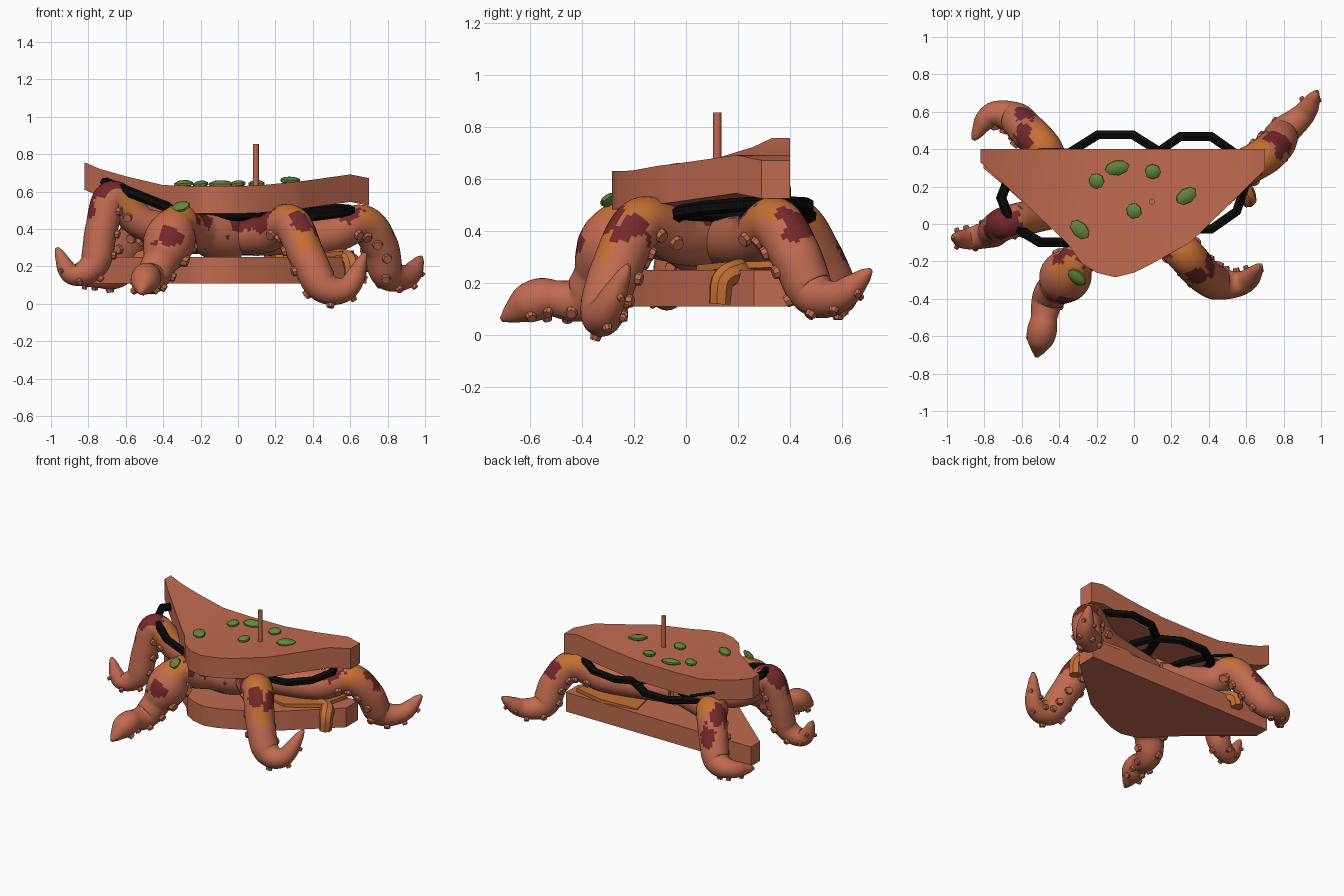
import bpy, bmesh, math, random
from mathutils import Vector, Matrix, noise

random.seed(4)
cube = bpy.data.objects.get("Cube")
if cube:
    bpy.data.objects.remove(cube, do_unlink=True)


def material(name, r, g, b):
    m = bpy.data.materials.new(name)
    m.use_nodes = True
    m.diffuse_color = (r, g, b, 1)
    m.node_tree.nodes["Principled BSDF"].inputs["Base Color"].default_value = (r, g, b, 1)
    return m


terracotta = material("terracotta", .53, .145, .08)
orange = material("orange", .56, .16, .035)
maroon = material("maroon", .18, .022, .024)
green = material("leaf green", .13, .24, .045)
black = material("black", .003, .003, .003)


def finish(bm, name, *mats, angle=40):
    bmesh.ops.recalc_face_normals(bm, faces=bm.faces)
    mesh = bpy.data.meshes.new(name)
    bm.to_mesh(mesh)
    bm.free()
    for m in mats:
        mesh.materials.append(m)
    obj = bpy.data.objects.new(name, mesh)
    bpy.context.collection.objects.link(obj)
    bpy.ops.object.select_all(action='DESELECT')
    obj.select_set(True)
    bpy.context.view_layer.objects.active = obj
    bpy.ops.object.shade_smooth_by_angle(angle=math.radians(angle))
    return obj


def interpolate(keys, x):
    for (a, u), (b, v) in zip(keys, keys[1:]):
        if x <= b:
            return u + (v - u) * max(0, (x - a) / (b - a))
    return keys[-1][1]


def slab(name, outline, heights, thick, mat):
    """Extruded outline, sliced across and bent to a height profile along x."""
    bm = bmesh.new()
    base = bm.faces.new([bm.verts.new((x, y, 0)) for x, y in outline])
    top = bmesh.ops.extrude_face_region(bm, geom=[base])["geom"]
    for v in top:
        if isinstance(v, bmesh.types.BMVert):
            v.co.z = thick
    for x, _ in heights[1:-1]:
        bmesh.ops.bisect_plane(bm, geom=bm.verts[:] + bm.edges[:] + bm.faces[:],
                               plane_co=(x, 0, 0), plane_no=(1, 0, 0))
    for v in bm.verts:
        v.co.z += interpolate(heights, v.co.x)
    return finish(bm, name, mat)


def spline(points, steps):
    """Catmull-Rom samples through the points."""
    p = [Vector(q) for q in points]
    p = [2 * p[0] - p[1]] + p + [2 * p[-1] - p[-2]]
    out = []
    for a, b, c, d in zip(p, p[1:], p[2:], p[3:]):
        for i in range(steps):
            t = i / steps
            out.append(b + ((c - a) * t + (2 * a - 5 * b + 4 * c - d) * t ** 2
                            + (3 * b - a - 3 * c + d) * t ** 3) / 2)
    return out + [p[-2]]


def tube(bm, path, radii, sides, closed=False):
    """Sweep a ring along a path; returns the tangent and up vector at each sample."""
    n = len(path)
    rings, frames, up = [], [], Vector((0, 0, 1))
    for i, p in enumerate(path):
        a, b = (path[i - 1], path[(i + 1) % n]) if closed else (path[max(i - 1, 0)], path[min(i + 1, n - 1)])
        t = (b - a).normalized()
        up = (up - t * up.dot(t)).normalized()
        side = t.cross(up)
        frames.append((t, up.copy()))
        rings.append([bm.verts.new(p + radii[i] * (up * math.cos(k * math.tau / sides)
                      + side * math.sin(k * math.tau / sides))) for k in range(sides)])
    pairs = list(zip(rings, rings[1:])) + ([(rings[-1], rings[0])] if closed else [])
    for r, s in pairs:
        for k in range(sides):
            j = (k + 1) % sides
            bm.faces.new((r[k], r[j], s[j], s[k]))
    if not closed:
        bm.faces.new(rings[0])
        bm.faces.new(rings[-1])
    return frames


# Bread slices
top_outline = [(-.82, .4), (-.82, .33), (-.36, -.1), (-.28, -.21), (-.2, -.26), (-.1, -.285),
               (0, -.26), (.1, -.21), (.3, -.1), (.7, .29), (.7, .4)]
top_heights = [(-.82, .61), (-.74, .575), (-.6, .535), (-.4, .488), (-.2, .482), (.1, .485),
               (.35, .51), (.6, .545), (.7, .525)]
slab("top_bread", top_outline, top_heights, .147, terracotta)
slab("bottom_bread", [(x * .98, y if y > .39 else y * .9) for x, y in top_outline],
     [(-.82, .11), (0, .11), (.7, .11)], .14, terracotta)

# Melted cheese sheet with drips over the edge
slab("cheese_sheet", [(.14, .36), (.2, .08), (.34, .04), (.56, .16), (.62, .37), (.4, .4)],
     [(.14, .235), (.35, .245), (.62, .26)], .025, orange)
drips = {"right_drip": [(.36, .22, .23), (.5, .22, .24), (.58, .19, .24), (.61, .14, .21), (.61, .13, .12)],
         "back_right_drip": [(-.4, .28, .24), (-.48, .36, .25), (-.52, .41, .23), (-.53, .42, .17)]}
for name, pts in drips.items():
    bm = bmesh.new()
    path = spline(pts, 4)
    tube(bm, path, [.056 - .014 * i / len(path) for i in range(len(path))], 8)
    finish(bm, name, orange)

# Tentacles: each leaves the filling, arches over the crust and curls at the tip
tentacles = {
    "front_tentacle": [(-.05, .12, .35), (-.24, -.1, .39), (-.32, -.22, .43), (-.39, -.31, .28),
                       (-.46, -.4, .14), (-.49, -.56, .14), (-.52, -.71, .06)],
    "front_left_tentacle": [(-.05, .16, .36), (.14, -.02, .37), (.28, -.17, .43), (.37, -.27, .25),
                            (.46, -.32, .09), (.59, -.31, .09), (.68, -.22, .27)],
    "back_left_tentacle": [(0, .14, .36), (.45, .25, .36), (.66, .34, .43), (.76, .42, .31),
                           (.8, .49, .16), (.91, .59, .15), (.98, .71, .25)],
    "back_right_tentacle": [(-.1, .14, .36), (-.4, .28, .38), (-.49, .41, .43), (-.57, .5, .31),
                            (-.65, .57, .17), (-.77, .58, .15), (-.86, .45, .13)],
    "right_tentacle": [(-.2, .12, .36), (-.5, .05, .43), (-.67, .01, .57), (-.73, -.02, .4),
                       (-.77, -.05, .21), (-.89, -.08, .16), (-.97, -.07, .3)]}
taper = [(0, .1), (.4, .1), (.62, .093), (.75, .074), (.9, .052), (.97, .028), (1, .01)]

# Stains on the skin: x, y, z and radius; sauce lies over cheese
sauce = [(-.2, -.13, .51, .1), (-.37, -.38, .34, .07), (-.41, -.15, .46, .07), (-.18, -.24, .46, .05),
         (.34, -.27, .45, .06), (.44, -.21, .42, .08), (.14, -.1, .46, .08), (.05, .05, .46, .13),
         (.78, .44, .43, .08), (.6, .22, .47, .06), (-.6, .46, .45, .08), (-.58, .6, .33, .06),
         (-.7, 0, .66, .11), (-.78, -.04, .5, .04)]
cheese = [(-.32, -.24, .51, .13), (.3, -.17, .52, .13), (.39, -.33, .35, .07), (.67, .35, .52, .13),
          (-.5, .43, .52, .12), (-.58, -.03, .55, .08)]


def stained(p, blobs):
    wobble = 1 + .6 * noise.noise(p * 11) + .4 * noise.noise(p * 25)
    return any((p - Vector(b[:3])).length < b[3] * wobble for b in blobs)


for name, pts in tentacles.items():
    bm = bmesh.new()
    path = spline(pts, 16)
    last = len(path) - 1
    scale = .9 if name == "right_tentacle" else 1
    thick = [interpolate(taper, i / last) * scale for i in range(last + 1)]
    if name == "front_tentacle":
        thick = [r * (1 + .4 * max(0, math.sin((i / last - .78) * math.pi / .22))) for i, r in enumerate(thick)]
    frames = tube(bm, path, thick, 32)
    for f in bm.faces:
        c = f.calc_center_median()
        f.material_index = 2 if stained(c, sauce) else 1 if stained(c, cheese) else 0
    finish(bm, name, terracotta, orange, maroon, angle=60)
    # Paired suckers along the underside
    bm = bmesh.new()
    for i in range(22, last - 4, 9):
        for sign, shift in ((-1, 0), (1, 3)):
            t, up = frames[i + shift]
            a = sign * random.uniform(.5, 1.15)
            d = -up * math.cos(a) + t.cross(up) * math.sin(a)
            size = .32 * thick[i]
            place = (Matrix.Translation(path[i + shift] + d * thick[i + shift])
                     @ d.to_track_quat('Z', 'Y').to_matrix().to_4x4())
            bmesh.ops.create_cone(bm, cap_ends=True, segments=8, radius1=size, radius2=size * .75,
                                  depth=.034, matrix=place)
    finish(bm, name.replace("tentacle", "suckers"), terracotta)

# Faceted dark rings under the top bread: centre, radii, tilt along x and y
rings = {"right_ring": ((-.41, .14, .53), .3, .25, -.4, 0),
         "middle_ring": ((-.1, .23, .465), .3, .26, 0, -.03),
         "left_ring": ((.33, .22, .48), .27, .26, .08, .06)}
for name, (c, rx, ry, sx, sy) in rings.items():
    path = []
    for k in range(10):
        x, y = rx * math.cos(k * math.tau / 10), ry * math.sin(k * math.tau / 10)
        path.append(Vector(c) + Vector((x, y, sx * x + sy * y)))
    bm = bmesh.new()
    tube(bm, path, [.028] * len(path), 6, closed=True)
    finish(bm, name, black, angle=20)

# Green flakes: x, y, length, turn in degrees
flakes = [(-.2, .23, .09, -50), (-.09, .3, .14, 12), (.1, .28, .09, 0), (.28, .15, .13, 35),
          (0, .07, .09, -60), (-.29, -.03, .13, -45), (-.305, -.285, .12, -40)]
for i, (x, y, length, turn) in enumerate(flakes):
    on_tentacle = y < -.2
    z = .52 if on_tentacle else interpolate(top_heights, x) + .157
    place = (Matrix.Translation((x, y, z)) @ Matrix.Rotation(math.radians(turn), 4, 'Z')
             @ Matrix.Rotation(.7 if on_tentacle else .15, 4, 'X')
             @ Matrix.Diagonal((length / 2, .042, .02, 1)))
    bm = bmesh.new()
    bmesh.ops.create_uvsphere(bm, u_segments=8, v_segments=5, radius=1, matrix=place)
    finish(bm, f"green_flake_{i + 1}", green)

# Cocktail stick
bm = bmesh.new()
bmesh.ops.create_cone(bm, cap_ends=True, segments=12, radius1=.016, radius2=.016, depth=.6,
                      matrix=Matrix.Translation((.095, .12, .555)))
finish(bm, "cocktail_stick", terracotta)
